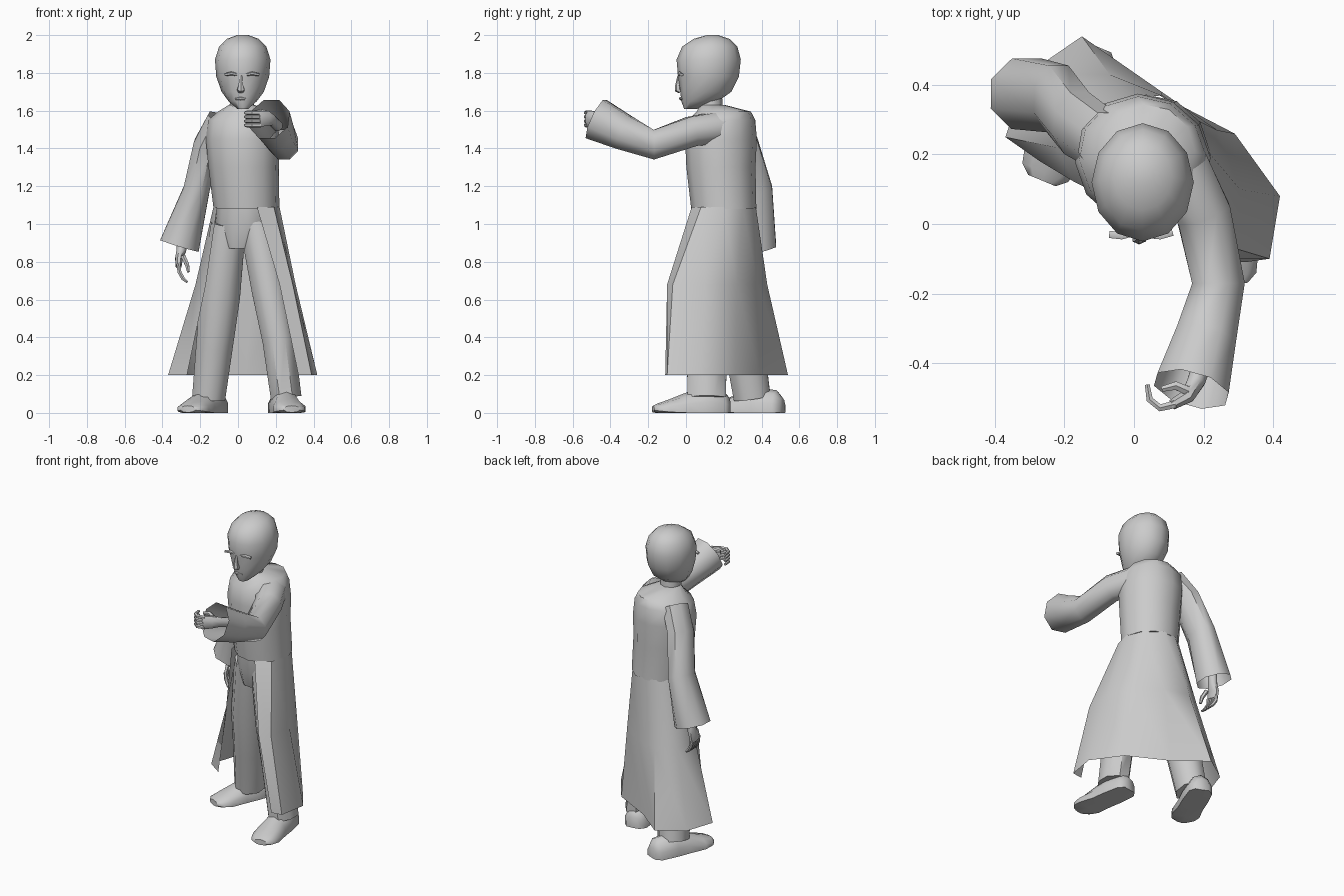
import bpy, bmesh, math
from mathutils import Vector as V


def loft(name, rings, closed=True, caps=True, angle=50):
    """Skin a list of equal-length point rings."""
    bm = bmesh.new()
    rows = [[bm.verts.new(p) for p in r] for r in rings]
    n = len(rows[0])
    for a, b in zip(rows, rows[1:]):
        for i in range(n if closed else n - 1):
            j = (i + 1) % n
            bm.faces.new((a[i], a[j], b[j], b[i]))
    if caps:
        bm.faces.new(rows[0])
        bm.faces.new(rows[-1])
    bmesh.ops.recalc_face_normals(bm, faces=bm.faces)
    me = bpy.data.meshes.new(name)
    bm.to_mesh(me)
    bm.free()
    ob = bpy.data.objects.new(name, me)
    bpy.context.collection.objects.link(ob)
    bpy.ops.object.select_all(action='DESELECT')
    bpy.context.view_layer.objects.active = ob
    ob.select_set(True)
    bpy.ops.object.shade_smooth_by_angle(angle=math.radians(angle))
    return ob


def stack(name, specs, yaw=0, n=12, **kw):
    """Horizontal elliptical rings: (x, y, z, rx, ry)."""
    c, s = math.cos(math.radians(yaw)), math.sin(math.radians(yaw))
    rings = []
    for x, y, z, rx, ry in specs:
        ring = []
        for k in range(n):
            t = math.tau * k / n
            a, b = rx * math.cos(t), ry * math.sin(t)
            ring.append((x + a * c - b * s, y + a * s + b * c, z))
        rings.append(ring)
    return loft(name, rings, **kw)


def tube(name, specs, up=(0, 0, 1), n=8, floor=None, **kw):
    """Rings square to a path: (x, y, z, side radius, up radius)."""
    pts = [V(s[:3]) for s in specs]
    rings = []
    for i, s in enumerate(specs):
        d = pts[min(i + 1, len(pts) - 1)] - pts[max(i - 1, 0)]
        a = V(up).cross(d).normalized()
        b = d.cross(a).normalized()
        ring = []
        for k in range(n):
            t = math.tau * (k + .5) / n
            p = pts[i] + a * s[3] * math.cos(t) + b * s[4] * math.sin(t)
            if floor is not None:
                p.z = max(p.z, floor)
            ring.append(p)
        rings.append(ring)
    return loft(name, rings, **kw)


# Head: (z, front y, back y, half width)
head = [(1.61, -.01, .06, .03), (1.65, -.025, .17, .075), (1.70, -.03, .24, .112),
        (1.78, -.042, .28, .14), (1.87, -.05, .29, .147), (1.94, -.02, .272, .125),
        (1.98, .04, .23, .085), (2.0, .11, .17, .03)]
stack("head", [(.025, (f + b) / 2, z, w, (b - f) / 2) for z, f, b, w in head], angle=60)
stack("neck", [(.02, .13, 1.54, .07, .07), (.02, .13, 1.69, .06, .06)], n=8)

# Face details
tube("nose", [(.015, -.035, 1.785, .008, .01), (.015, -.043, 1.735, .014, .014),
              (.015, -.042, 1.71, .022, .018), (.015, -.03, 1.70, .016, .01)], up=(0, 1, 0), n=6)
tube("lips", [(-.015, -.018, 1.662, .006, .004), (.015, -.028, 1.664, .009, .009),
              (.045, -.018, 1.662, .006, .004)], n=6)
for side in (-1, 1):
    x = .02 + side * .055
    tube("brow", [(x - .035, -.03, 1.79, .012, .008), (x, -.034, 1.797, .012, .01),
                  (x + .035, -.024, 1.79, .012, .008)], n=6)

# Robe body, twisted so the left shoulder leads
stack("robe_torso", [(.045, .2, 1.08, .175, .172), (.03, .185, 1.3, .188, .182),
                     (.025, .185, 1.45, .198, .188), (.025, .19, 1.55, .185, .175),
                     (.035, .2, 1.595, .14, .145), (.02, .14, 1.63, .07, .065)], yaw=-27)

# Robe skirt: open at the front, from front left round the back to front right
waist = [(.1, .03), (.19, .08), (.22, .2), (.18, .3), (.08, .37),
         (-.02, .36), (-.1, .3), (-.13, .2), (-.11, .09)]
middle = [(.22, -.1), (.29, -.07), (.305, .1), (.24, .27), (.08, .38),
          (-.07, .43), (-.19, .36), (-.225, .22), (-.17, .12)]
hem = [(.32, -.11), (.39, -.1), (.42, .08), (.29, .26), (.04, .39),
       (-.15, .54), (-.31, .43), (-.37, .25), (-.27, .18)]
loft("robe_skirt", [[(x, y, z) for x, y in row] for row, z in
                    ((waist, 1.09), (middle, .68), (hem, .2))], closed=False, caps=False)

# Trousers
stack("pelvis", [(.04, .19, 1.12, .15, .14), (.03, .19, .98, .16, .13),
                 (.02, .19, .87, .09, .1)], yaw=-27)
tube("left_leg", [(.1, .16, 1.0, .1, .11), (.165, .12, .65, .1, .11),
                  (.215, .11, .38, .092, .115), (.255, .11, .08, .088, .11)], up=(0, 1, 0))
tube("right_leg", [(-.05, .21, 1.0, .1, .11), (-.095, .26, .62, .115, .12),
                   (-.125, .31, .35, .105, .115), (-.155, .35, .08, .095, .105)], up=(0, 1, 0))


# Shoes
def shoe(name, heel, toe):
    h, t = V(heel), V(toe)
    prof = [(0, .045, .06), (.08, .075, .1), (.35, .082, .115), (.55, .08, .09),
            (.8, .09, .05), (.94, .075, .03), (1, .045, .018)]
    specs = [(*h.lerp(t, f), .02, w, k) for f, w, k in prof]
    tube(name, specs, n=10, floor=0)


shoe("left_shoe", (.225, .23), (.285, -.175))
shoe("right_shoe", (-.105, .51), (-.265, .125))

# Sleeves, open at the cuff
tube("left_sleeve", [(.12, .17, 1.51, .1, .09), (.2, .03, 1.49, .085, .085),
                     (.243, -.17, 1.42, .082, .085), (.205, -.33, 1.485, .095, .1),
                     (.165, -.475, 1.555, .115, .12)], caps=False)
tube("right_sleeve", [(-.09, .24, 1.55, .08, .09), (-.165, .29, 1.42, .075, .1),
                      (-.22, .36, 1.18, .075, .105), (-.31, .375, .885, .115, .11)],
     up=(0, 1, 0), caps=False)

# Left hand, fingers curled across the front
tube("left_palm", [(.21, -.36, 1.52, .03, .03), (.18, -.45, 1.55, .028, .03),
                   (.155, -.495, 1.56, .022, .042), (.11, -.52, 1.556, .016, .046)])
for i in range(4):
    z = 1.523 + i * .022
    tube("left_finger", [(.12, -.518, z, .013, .012), (.075, -.529, z, .012, .012),
                         (.045, -.505, z, .011, .011), (.038, -.462, z, .008, .008)], n=6)
tube("left_thumb", [(.155, -.48, 1.585, .015, .014), (.12, -.465, 1.595, .014, .013),
                    (.08, -.475, 1.592, .009, .009)], n=6)

# Right hand, hanging
tube("right_palm", [(-.29, .38, .97, .03, .03), (-.3, .375, .86, .028, .03),
                    (-.312, .365, .82, .022, .045), (-.315, .355, .775, .017, .045)], up=(0, 1, 0))
for i in range(4):
    y = .32 + i * .023
    tube("right_finger", [(-.315, y, .79, .012, .012), (-.31, y, .745, .012, .012),
                          (-.29, y - .005, .71, .011, .011), (-.268, y - .01, .692, .007, .007)],
         up=(0, 1, 0), n=6)
tube("right_thumb", [(-.29, .33, .83, .014, .014), (-.27, .31, .785, .013, .013),
                     (-.262, .305, .745, .008, .008)], up=(0, 1, 0), n=6)
